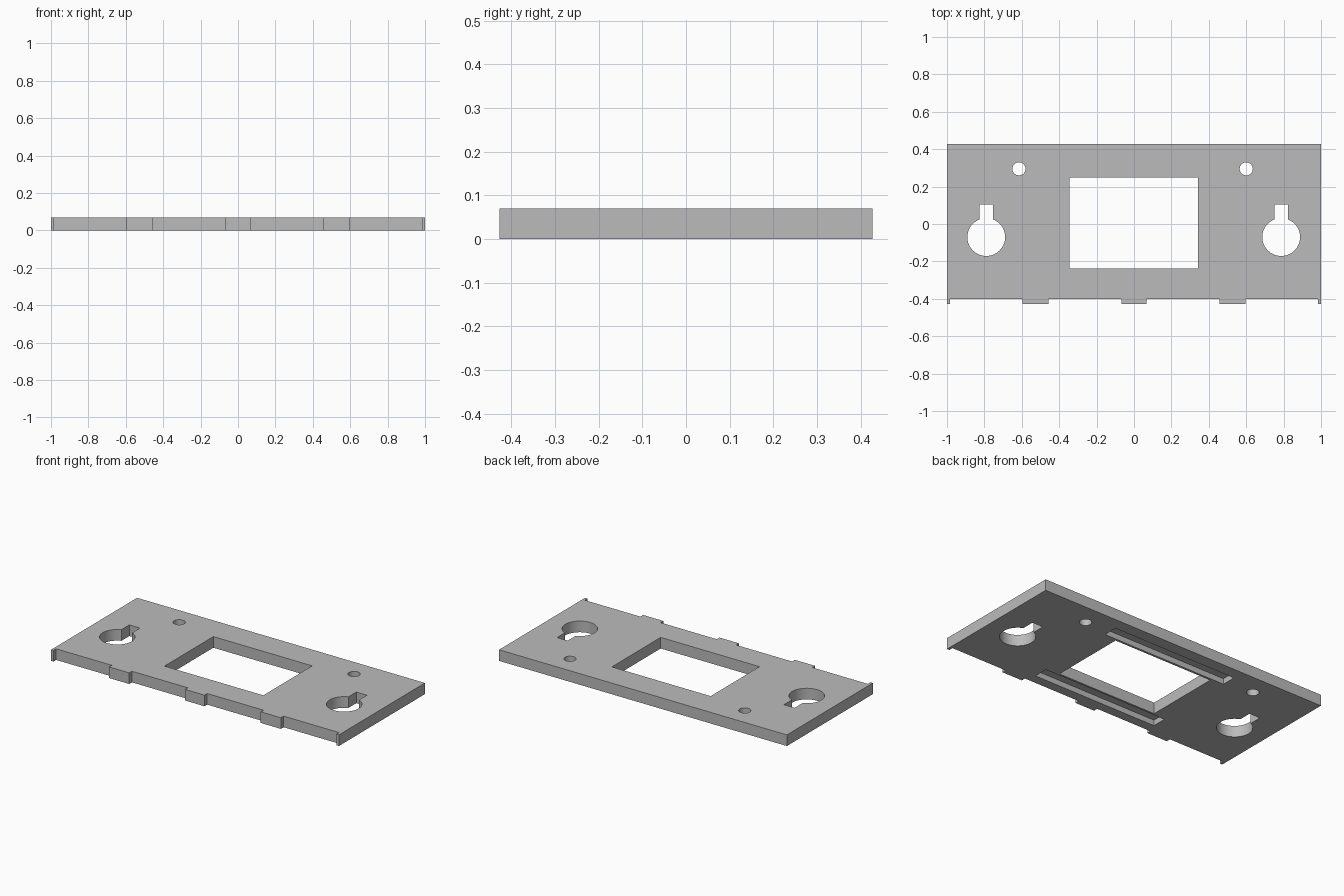
import bpy
import bmesh
import math

if "Cube" in bpy.data.objects:
    bpy.data.objects.remove(bpy.data.objects["Cube"], do_unlink=True)

HEIGHT = 0.07
BACK, FRONT, TAB_FRONT = 0.427, -0.4, -0.427
POCKET_DEPTH = 0.035

grey = bpy.data.materials.new("plain grey")
grey.use_nodes = True
grey.diffuse_color = (0.5, 0.5, 0.5, 1)
grey.node_tree.nodes["Principled BSDF"].inputs["Base Color"].default_value = (0.5, 0.5, 0.5, 1)


def prism(name, outline, z0, z1):
    """Extrude a flat counter-clockwise outline from z0 to z1."""
    bm = bmesh.new()
    face = bm.faces.new([bm.verts.new((x, y, z0)) for x, y in outline])
    new = bmesh.ops.extrude_face_region(bm, geom=[face])["geom"]
    top = [v for v in new if isinstance(v, bmesh.types.BMVert)]
    bmesh.ops.translate(bm, verts=top, vec=(0, 0, z1 - z0))
    bmesh.ops.recalc_face_normals(bm, faces=bm.faces)
    mesh = bpy.data.meshes.new(name)
    bm.to_mesh(mesh)
    bm.free()
    mesh.materials.append(grey)
    obj = bpy.data.objects.new(name, mesh)
    bpy.context.scene.collection.objects.link(obj)
    return obj


def rectangle(x0, x1, y0, y1):
    return [(x0, y0), (x1, y0), (x1, y1), (x0, y1)]


def circle(cx, cy, r, sides):
    return [(cx + r * math.cos(2 * math.pi * i / sides),
             cy + r * math.sin(2 * math.pi * i / sides)) for i in range(sides)]


def cut(target, outline, z0=-0.1, z1=HEIGHT + 0.1):
    """Cut a prism out of the target and discard the cutter."""
    cutter = prism("cutter", outline, z0, z1)
    cutter.hide_render = True
    mod = target.modifiers.new("cut", "BOOLEAN")
    mod.operation = "DIFFERENCE"
    mod.solver = "EXACT"
    mod.object = cutter
    bpy.context.view_layer.objects.active = target
    bpy.ops.object.modifier_apply(modifier=mod.name)
    bpy.data.objects.remove(cutter, do_unlink=True)


# Plate outline with the row of tabs along the front edge
tabs = [(-1, -0.983), (-0.597, -0.457), (-0.068, 0.066), (0.457, 0.597), (0.983, 1)]
outline = []
for x0, x1 in tabs:
    outline += [(x0, FRONT), (x0, TAB_FRONT), (x1, TAB_FRONT), (x1, FRONT)]
outline = outline[1:-1] + [(1, BACK), (-1, BACK)]
plate = prism("mounting_plate", outline, 0, HEIGHT)

# Central window
cut(plate, rectangle(-0.345, 0.342, -0.237, 0.248))

# Keyholes: round opening with a narrow neck towards the back
for cx in (-0.79, 0.787):
    cut(plate, circle(cx, -0.07, 0.101, 64))
    cut(plate, rectangle(cx - 0.037, cx + 0.037, -0.05, 0.103))

# Small screw holes
for cx in (-0.615, 0.6):
    cut(plate, circle(cx, 0.295, 0.035, 40))

# Shallow pockets in the underside, either side of the window
for y0, y1 in ((-0.34, -0.25), (0.262, 0.352)):
    cut(plate, rectangle(-0.43, 0.43, y0, y1), -0.1, POCKET_DEPTH)

# Smooth the round holes, keep the plate edges sharp
bpy.ops.object.select_all(action="DESELECT")
plate.select_set(True)
bpy.context.view_layer.objects.active = plate
bpy.ops.object.shade_smooth_by_angle(angle=math.radians(30))
